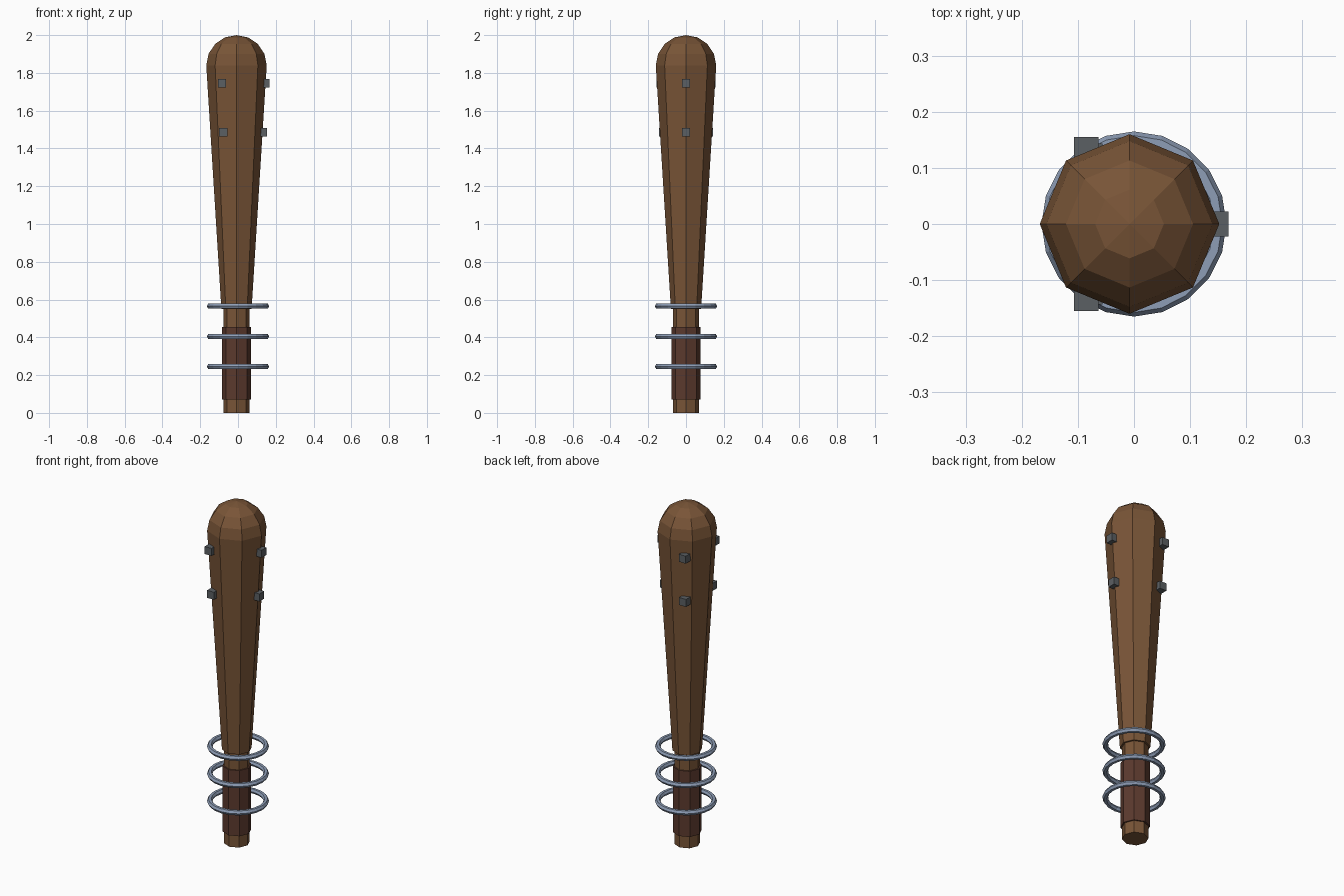
import bpy, bmesh, math

if "Cube" in bpy.data.objects:
    bpy.data.objects.remove(bpy.data.objects["Cube"])

CX = -0.008  # axis of the wooden parts


def material(name, rgb):
    m = bpy.data.materials.new(name)
    m.diffuse_color = (*rgb, 1.0)
    m.use_nodes = True
    m.node_tree.nodes["Principled BSDF"].inputs["Base Color"].default_value = m.diffuse_color
    return m


WOOD = material("wood brown", (0.19, 0.09, 0.038))
GRIP = material("dark leather", (0.105, 0.042, 0.027))
STEEL = material("blue steel", (0.27, 0.34, 0.47))
IRON = material("dark iron", (0.105, 0.115, 0.125))


def lathe(name, profile, mat, sides=8):
    """Closed faceted solid from (radius, z) pairs, bottom to top."""
    bm = bmesh.new()
    rings = []
    for r, z in profile:
        if r == 0:
            rings.append([bm.verts.new((CX, 0, z))])
        else:
            rings.append([bm.verts.new((CX + r * math.cos(math.tau * i / sides),
                                        r * math.sin(math.tau * i / sides), z))
                          for i in range(sides)])
    for a, b in zip(rings, rings[1:]):
        for i in range(sides):
            j = (i + 1) % sides
            if len(b) == 1:
                bm.faces.new((a[i], a[j], b[0]))
            else:
                bm.faces.new((a[i], a[j], b[j], b[i]))
    bm.faces.new(rings[0][::-1])
    if len(rings[-1]) > 1:
        bm.faces.new(rings[-1])
    mesh = bpy.data.meshes.new(name)
    bm.to_mesh(mesh)
    bm.free()
    mesh.materials.append(mat)
    obj = bpy.data.objects.new(name, mesh)
    bpy.context.collection.objects.link(obj)


# Wooden handle and leather wrap
lathe("handle", [(0.07, 0), (0.07, 0.56)], WOOD)
lathe("grip_wrap", [(0.078, 0.07), (0.078, 0.455)], GRIP)

# Tapered club with a rounded head
dome = [(0.16 * math.cos(math.radians(a)), 1.84 + 0.16 * math.sin(math.radians(a)))
        for a in (0, 22.5, 45, 67.5)]
lathe("club_head", [(0.08, 0.55)] + dome + [(0, 2.0)], WOOD)

# Loose metal hoops
for k in range(3):
    bpy.ops.mesh.primitive_torus_add(major_segments=20, minor_segments=6,
                                     major_radius=0.15, minor_radius=0.015,
                                     location=(0, 0, 0.245 + 0.16 * k))
    hoop = bpy.context.object
    hoop.name = f"hoop_{k + 1}"
    hoop.data.materials.append(STEEL)

# Two rows of three square studs
for row, (z, r) in enumerate([(1.485, 0.14), (1.745, 0.154)]):
    for k in range(3):
        a = math.tau * k / 3
        bpy.ops.mesh.primitive_cube_add(
            size=0.044, location=(CX + r * math.cos(a), r * math.sin(a), z))
        stud = bpy.context.object
        stud.name = f"stud_{row + 1}_{k + 1}"
        stud.data.materials.append(IRON)
